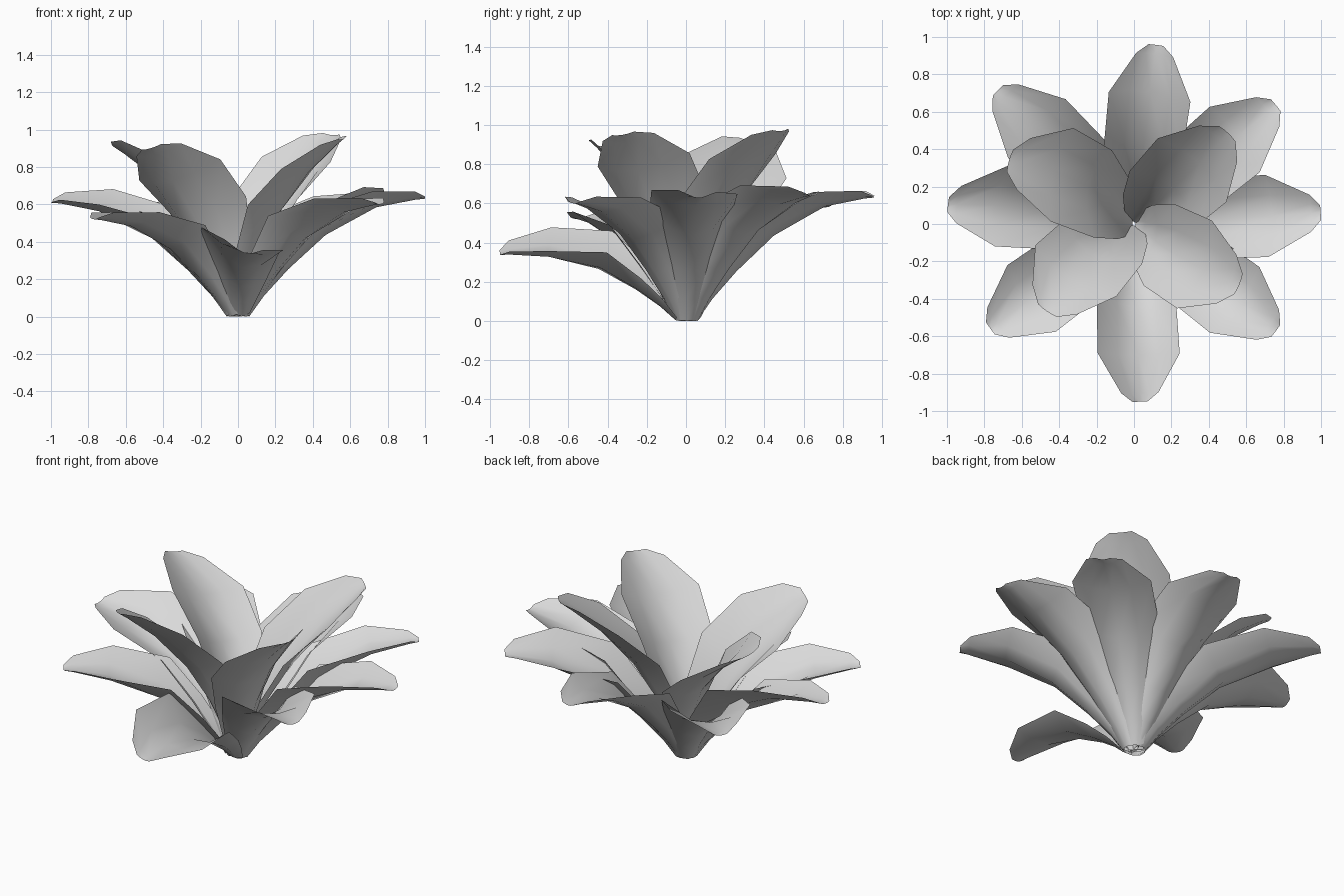
import bpy
import bmesh
from math import radians, sin, cos
from mathutils import Vector

cube = bpy.data.objects.get("Cube")
if cube:
    bpy.data.objects.remove(cube, do_unlink=True)

grey = bpy.data.materials.new("petal_grey")
grey.use_nodes = True
colour = (0.7, 0.7, 0.7, 1.0)
grey.diffuse_color = colour
grey.node_tree.nodes["Principled BSDF"].inputs["Base Color"].default_value = colour

# Petal shapes from base to tip: distance out, height, half width, edge lift
OUTER = [(0.06, 0.0, 0.06, 0.03), (0.14, 0.11, 0.1, 0.06), (0.27, 0.25, 0.15, 0.1),
         (0.47, 0.43, 0.21, 0.15), (0.74, 0.575, 0.22, 0.08), (0.95, 0.615, 0.1, 0.04),
         (1.0, 0.62, 0.04, 0.01)]
INNER = [(0.01, 0.0, 0.05, 0.02), (0.07, 0.14, 0.1, 0.05), (0.15, 0.33, 0.16, 0.09),
         (0.28, 0.55, 0.23, 0.12), (0.46, 0.76, 0.25, 0.08), (0.62, 0.9, 0.14, 0.04),
         (0.67, 0.94, 0.06, 0.01)]
COLUMNS = (-1, -0.5, 0, 0.5, 1)


def petal(name, shape, angle, reach, height, roll, bend=0, arch=0):
    """Cupped petal along angle, scaled to its tip, rolled, bent sideways and arched."""
    a = radians(angle)
    out = Vector((cos(a), sin(a), 0))
    side = Vector((-sin(a), cos(a), 0))
    up = Vector((0, 0, 1))
    tip = shape[-1]
    path = []
    for r, z, width, lift in shape:
        t = r / tip[0]
        bow = 4 * t * (1 - t)
        path.append(out * (t * reach) + side * (bend * bow)
                    + up * (z * height / tip[1] + arch * bow))
    bm = bmesh.new()
    rows = []
    for i, (r, z, width, lift) in enumerate(shape):
        along = (path[min(i + 1, len(path) - 1)] - path[max(i - 1, 0)]).normalized()
        normal = along.cross(side)
        # Cup the cross-section and tilt it by the roll
        rows.append([bm.verts.new(path[i] + side * (u * width)
                                  + normal * (lift * u * u + roll * u * width))
                     for u in COLUMNS])
    for low, high in zip(rows, rows[1:]):
        for j in range(len(COLUMNS) - 1):
            bm.faces.new((low[j], high[j], high[j + 1], low[j + 1])).smooth = True
    bmesh.ops.recalc_face_normals(bm, faces=bm.faces)
    if sum(f.normal.z for f in bm.faces) < 0:
        bmesh.ops.reverse_faces(bm, faces=bm.faces)
    for v in bm.verts:
        v.co.z = max(v.co.z, 0)
    mesh = bpy.data.meshes.new(name)
    bm.to_mesh(mesh)
    bm.free()
    mesh.materials.append(grey)
    bpy.context.collection.objects.link(bpy.data.objects.new(name, mesh))


# Outer ring: angle, reach, tip height, roll, sideways bend, arch
for spec in [("left", 3.5, 1.0, 0.63, -0.05), ("back_left", 40, 0.99, 0.64, -0.12),
             ("back", 83, 0.965, 0.63, 0), ("back_right", 135.5, 1.02, 0.58, 0),
             ("right", 174, 1.0, 0.61, -0.2, -0.03), ("front_right", 216, 0.95, 0.52, 0),
             ("front", -88, 0.95, 0.34, -0.28, 0, 0.03), ("front_left", -37, 0.95, 0.6, 0)]:
    petal("outer_petal_" + spec[0], OUTER, *spec[1:])

# Inner ring, steeper and rolled like a pinwheel
for spec in [("back_left", 44, 0.7, 0.97, 0.08, -0.01), ("back_right", 153, 0.75, 0.91, 0.36, -0.07),
             ("front_right", 225, 0.66, 0.9, 0.32, -0.05), ("front_left", -30, 0.65, 0.95, 0.2, -0.03)]:
    petal("inner_petal_" + spec[0], INNER, *spec[1:])
